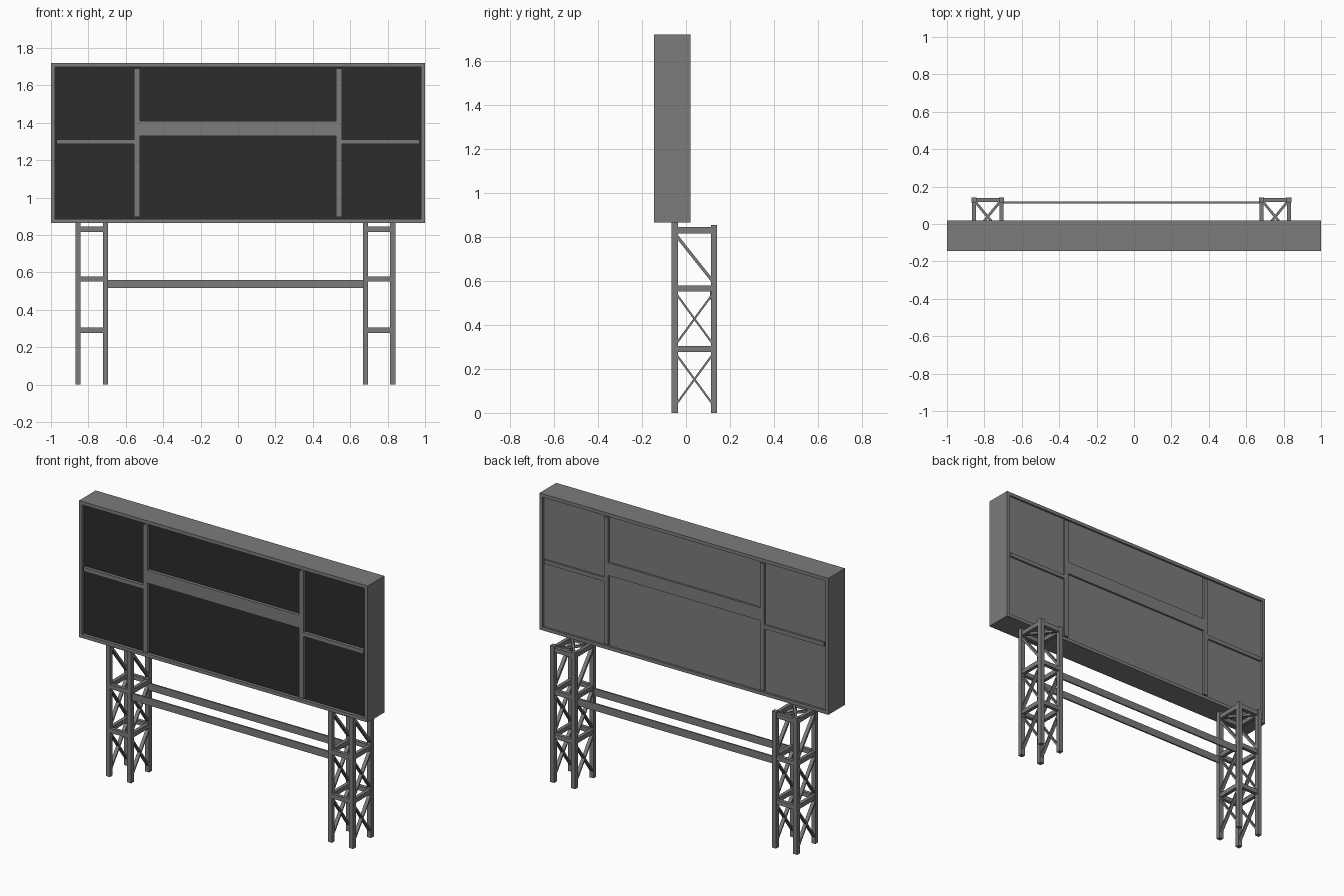
import bpy, bmesh
from mathutils import Vector, Matrix

if "Cube" in bpy.data.objects:
    bpy.data.objects.remove(bpy.data.objects["Cube"])


def material(name, v):
    m = bpy.data.materials.new(name)
    m.diffuse_color = (v, v, v, 1)
    m.use_nodes = True
    m.node_tree.nodes["Principled BSDF"].inputs["Base Color"].default_value = m.diffuse_color
    return m


STEEL = material("dark_steel", 0.2)
SCREEN = material("dark_screen", 0.025)


def make(name, build):
    bm = bmesh.new()
    build(bm)
    me = bpy.data.meshes.new(name)
    bm.to_mesh(me)
    bm.free()
    me.materials.append(STEEL)
    me.materials.append(SCREEN)
    ob = bpy.data.objects.new(name, me)
    bpy.context.collection.objects.link(ob)
    return ob


def box(bm, x0, x1, y0, y1, z0, z1):
    m = Matrix.Translation(((x0 + x1) / 2, (y0 + y1) / 2, (z0 + z1) / 2)) \
        @ Matrix.Diagonal((x1 - x0, y1 - y0, z1 - z0, 1))
    bmesh.ops.create_cube(bm, size=1, matrix=m)


def bar(bm, a, b, width, thick):
    # flat bar between two points, its width lying horizontally
    a, b = Vector(a), Vector(b)
    d = (b - a).normalized()
    side = d.cross(Vector((0, 0, 1))).normalized()
    up = side.cross(d)
    rot = Matrix((side, d, up)).transposed().to_4x4()
    m = Matrix.Translation((a + b) / 2) @ rot @ Matrix.Diagonal((width, (b - a).length, thick, 1))
    bmesh.ops.create_cube(bm, size=1, matrix=m)


F, B = -0.145, 0.02            # board front and back
Z0, Z1 = 0.865, 1.72           # board bottom and top
T = 0.03                       # frame thickness
FRONT_IN, BACK_IN = 0.02, 0.012  # recess depths


# Board body: solid box with shallow recessed front screen and back sheet
def body(bm):
    box(bm, -1, 1, F, B, Z0, Z1)
    bm.normal_update()
    for sign, depth in ((-1, FRONT_IN), (1, BACK_IN)):
        face = next(f for f in bm.faces if f.normal.y * sign > 0.9)
        bmesh.ops.inset_region(bm, faces=[face], thickness=T)
        new = bmesh.ops.extrude_discrete_faces(bm, faces=[face])["faces"][0]
        bmesh.ops.translate(bm, verts=new.verts, vec=(0, -sign * depth, 0))
        new.material_index = 1 if sign < 0 else 0


# Dividers between the cells, on the front and the back
def dividers(bm):
    for y0, y1 in ((F, F + FRONT_IN), (B - BACK_IN, B)):
        for s in (-1, 1):
            box(bm, s * 0.54 - 0.015, s * 0.54 + 0.015, y0, y1, Z0 + T, Z1 - T)
            lo, hi = sorted((s * 0.555, s * 0.97))
            box(bm, lo, hi, y0, y1, 1.285, 1.31)
        box(bm, -0.525, 0.525, y0, y1, 1.33, 1.41)


make("board_body", body)
make("board_dividers", dividers)

P = 0.028                      # post thickness
Y0, Y1 = -0.065, 0.142         # tower front and back
RINGS = (0.29, 0.565, 0.83)


def tower(x0, x1):
    xs, ys = (x0, x1 - P), (Y0, Y1 - P)

    def posts(bm):
        for x in xs:
            for y in ys:
                box(bm, x, x + P, y, y + P, 0, Z0 if y < 0 else 0.855)

    def rings(bm):
        h = 0.014
        for z in RINGS:
            for y in ys:
                box(bm, x0 + P, x1 - P, y + 0.003, y + P - 0.003, z - h, z + h)
            for x in xs:
                box(bm, x + 0.003, x + P - 0.003, Y0 + P, Y1 - P, z - h, z + h)

    def braces(bm):
        f, b = Y0 + P / 2, Y1 - P / 2
        for x in (x0 + P / 2, x1 - P / 2):
            for lo, hi in ((0.03, 0.275), (0.305, 0.55)):
                bar(bm, (x, f, lo), (x, b, hi), 0.022, 0.009)
                bar(bm, (x, b, lo), (x, f, hi), 0.022, 0.009)
            bar(bm, (x, f, 0.815), (x, b, 0.59), 0.022, 0.014)
        # flat cross on the top ring
        l, r = x0 + P / 2, x1 - P / 2
        bar(bm, (l, f, 0.83), (r, b, 0.83), 0.014, 0.014)
        bar(bm, (r, f, 0.83), (l, b, 0.83), 0.014, 0.014)

    side = "left" if x0 < 0 else "right"
    make(side + "_tower_posts", posts)
    make(side + "_tower_rings", rings)
    make(side + "_tower_braces", braces)


tower(-0.87, -0.695)
tower(0.668, 0.842)


# Thin tie beams joining the towers
def tie_beams(bm):
    for y in (-0.05, 0.115):
        box(bm, -0.70, 0.675, y - 0.005, y + 0.005, 0.515, 0.56)


make("tie_beams", tie_beams)
